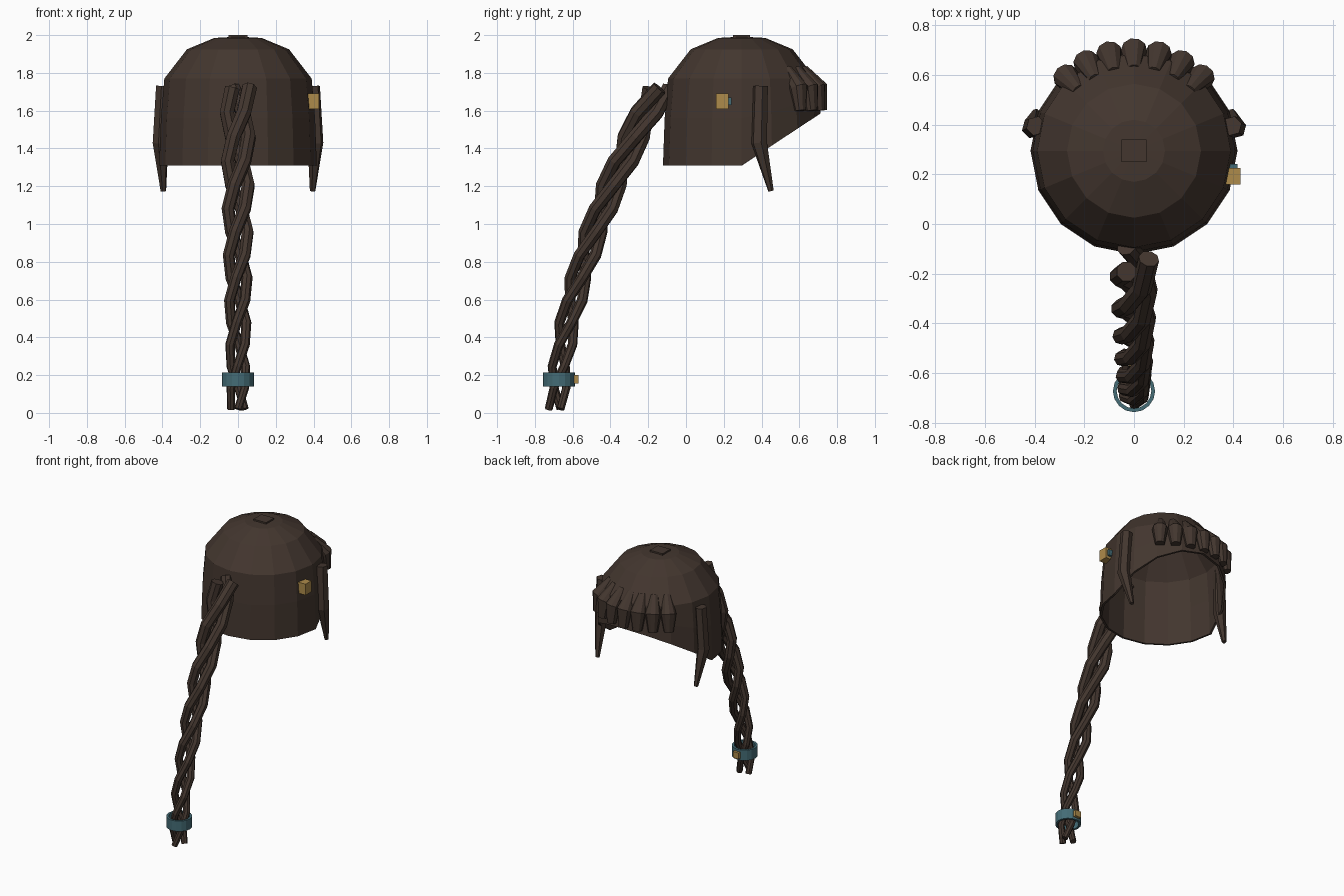
import bpy, bmesh, math
from mathutils import Vector

if "Cube" in bpy.data.objects:
    bpy.data.objects.remove(bpy.data.objects["Cube"])


def material(name, rgb):
    m = bpy.data.materials.new(name)
    m.diffuse_color = (*rgb, 1)
    m.use_nodes = True
    m.node_tree.nodes["Principled BSDF"].inputs["Base Color"].default_value = m.diffuse_color
    return m


HAIR = material("dark brown hair", (0.056, 0.037, 0.028))
TEAL = material("teal band", (0.058, 0.150, 0.180))
GOLD = material("gold", (0.42, 0.26, 0.07))
CY = 0.295  # y of the head centre


def finish(name, bm, mat, thickness=0):
    bmesh.ops.recalc_face_normals(bm, faces=bm.faces)
    mesh = bpy.data.meshes.new(name)
    bm.to_mesh(mesh)
    bm.free()
    mesh.materials.append(mat)
    ob = bpy.data.objects.new(name, mesh)
    bpy.context.collection.objects.link(ob)
    if thickness:
        s = ob.modifiers.new("thickness", 'SOLIDIFY')
        s.thickness = thickness
        s.offset = -1
    return ob


def bridge(bm, rings):
    for a, b in zip(rings, rings[1:]):
        n = len(a)
        for i in range(n):
            j = (i + 1) % n
            bm.faces.new((a[i], a[j], b[j], b[i]))


def tube(name, points, radii, mat, sides=8):
    """Capped tube through points with a radius at each."""
    bm = bmesh.new()
    pts = [Vector(p) for p in points]
    last = len(pts) - 1
    rings, prev, side = [], None, None
    for k, p in enumerate(pts):
        t = (pts[min(k + 1, last)] - pts[max(k - 1, 0)]).normalized()
        if prev is None:
            side = t.orthogonal().normalized()
        else:
            side = prev.rotation_difference(t) @ side
        prev = t
        up = t.cross(side)
        rings.append([bm.verts.new(p + radii[k] * (
            side * math.cos(a) + up * math.sin(a)))
            for a in (math.tau * (i + 0.5) / sides for i in range(sides))])
    bridge(bm, rings)
    bm.faces.new(rings[0])
    bm.faces.new(rings[-1])
    return finish(name, bm, mat)


def box(name, centre, size, mat):
    bm = bmesh.new()
    bmesh.ops.create_cube(bm, size=1)
    bmesh.ops.scale(bm, vec=size, verts=bm.verts)
    bmesh.ops.translate(bm, vec=centre, verts=bm.verts)
    return finish(name, bm, mat)


# Hair cap: hollow dome with a hem that rises towards the face
bm = bmesh.new()
N = 16
rings = []
for r, z in ((0.417, None), (0.408, 1.56), (0.39, 1.77), (0.27, 1.925), (0.125, 1.985)):
    ring = []
    for i in range(N):
        a = math.tau * i / N
        hem = 1.31 + 0.275 * max(0, math.sin(a))
        if z is None:
            h = hem
        else:
            h = max(z, (hem + 1.77) / 2) if z < 1.7 else z
        ring.append(bm.verts.new((r * math.cos(a), CY + r * math.sin(a), h)))
    rings.append(ring)
bridge(bm, rings)
tip = bm.verts.new((0, CY, 1.992))
for i in range(N):
    bm.faces.new((rings[-1][i], rings[-1][(i + 1) % N], tip))
finish("hair_cap", bm, HAIR, 0.015)

# Small plate on the crown
box("crown_plate", (0, CY, 1.99), (0.1, 0.09, 0.02), HAIR)

# Fringe locks fanned around the forehead
for k in range(-3, 4):
    a = math.radians(14.2 * k)
    path = [(r * math.sin(a), CY + r * math.cos(a), z)
            for r, z in ((0.325, 1.82), (0.405, 1.72), (0.42, 1.60))]
    tube(f"fringe_lock_{k + 4}", path, (0.028, 0.053, 0.032), HAIR, 10)

# Temple locks
for s, label in ((-1, "left"), (1, "right")):
    tube(f"temple_lock_{label}",
         [(s * 0.395, 0.395, 1.73), (s * 0.41, 0.387, 1.43), (s * 0.395, 0.45, 1.175)],
         (0.04, 0.043, 0.015), HAIR, 6)

# Braid: three strands twisted around a curved path
P0, P1, P2 = Vector((0, -0.14, 1.72)), Vector((0, -0.645, 0.8)), Vector((0, -0.685, 0.02))
STEPS, TURNS = 14, 2.25
for k in range(3):
    path, radii = [], []
    for i in range(STEPS + 1):
        t = i / STEPS
        c = P0 * (1 - t) ** 2 + P1 * 2 * t * (1 - t) + P2 * t * t
        a = math.tau * (k / 3 - TURNS * t)
        amp = 0.06 - 0.018 * t
        path.append(c + Vector((amp * math.cos(a), amp * math.sin(a), 0)))
        radii.append(0.042 - 0.021 * t)
    tube(f"braid_strand_{k + 1}", path, radii, HAIR, 8)

# Band around the braid end, with a gold stud
bm = bmesh.new()
rings = [[bm.verts.new((0.085 * math.cos(math.tau * i / 16),
                        -0.673 + 0.085 * math.sin(math.tau * i / 16), z))
          for i in range(16)] for z in (0.14, 0.215)]
bridge(bm, rings)
finish("braid_band", bm, TEAL, 0.015)
box("band_stud", (0, -0.583, 0.178), (0.045, 0.026, 0.045), GOLD)

# Hair clip on the side of the head
box("hair_clip", (0.4, 0.193, 1.65), (0.06, 0.066, 0.08), GOLD)
box("hair_clip_gem", (0.4, 0.231, 1.65), (0.035, 0.022, 0.042), TEAL)
